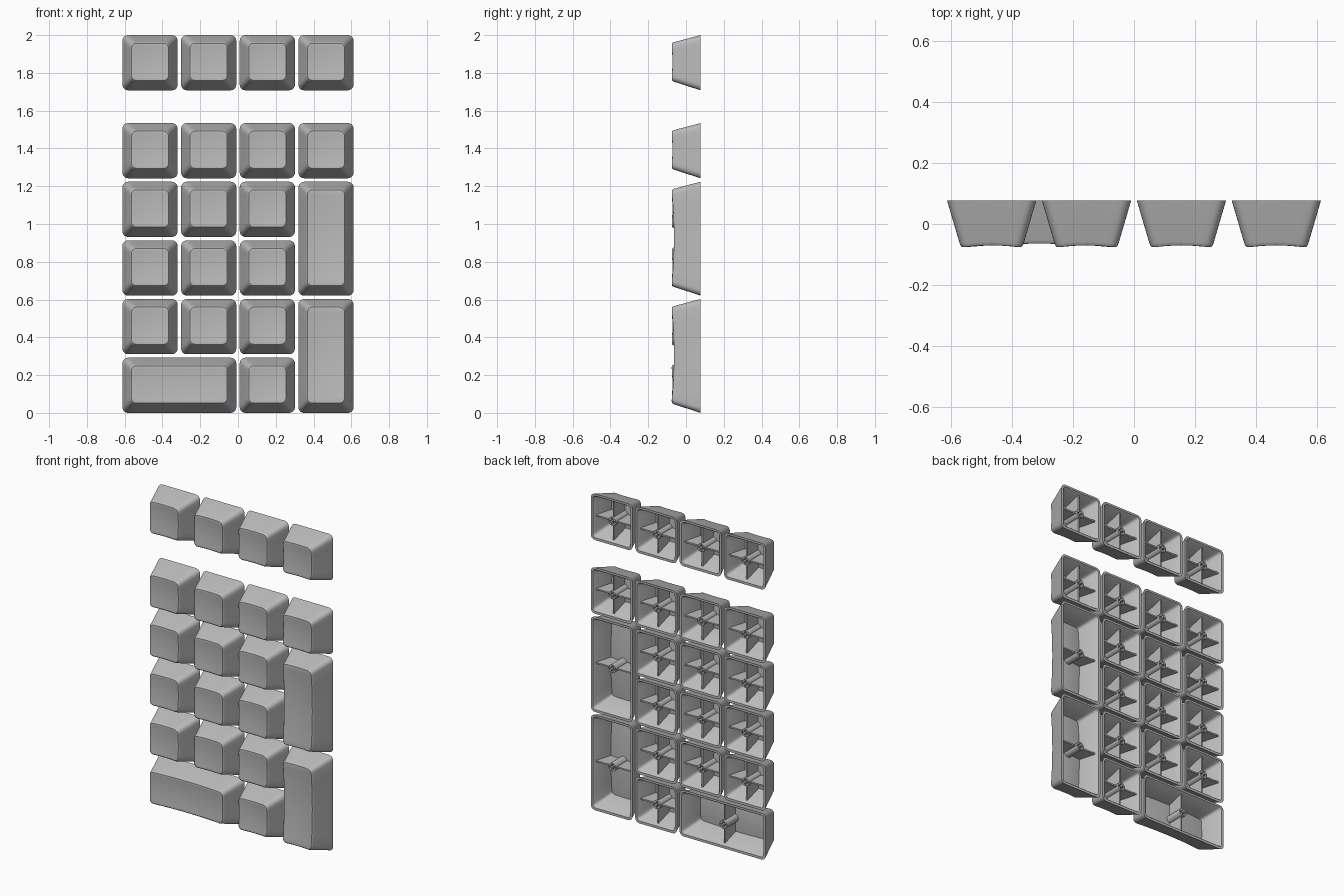
import bpy, bmesh, math
from mathutils import Matrix, Vector

if "Cube" in bpy.data.objects:
    bpy.data.objects.remove(bpy.data.objects["Cube"])

U, W = 0.3105, 0.2923          # key pitch, single key size
BACK, FRONT = 0.0775, -0.0775  # depth range (front faces -y)

plastic = bpy.data.materials.new("grey plastic")
plastic.diffuse_color = (0.5, 0.5, 0.5, 1)
plastic.use_nodes = True
plastic.node_tree.nodes["Principled BSDF"].inputs["Base Color"].default_value = plastic.diffuse_color


def rounded_ring(hx, hz, r, arc=5, side=7):
    """Points of a rounded rectangle, with extra points along the sides."""
    pts = []
    for i, (sx, sz) in enumerate([(1, 1), (-1, 1), (-1, -1), (1, -1)]):
        for k in range(arc + 1):
            a = math.pi / 2 * (i + k / arc)
            pts.append((sx * (hx - r) + r * math.cos(a), sz * (hz - r) + r * math.sin(a)))
    out, n = [], len(pts)
    for i, p in enumerate(pts):
        out.append(p)
        if i % (arc + 1) == arc:
            q = pts[(i + 1) % n]
            for k in range(1, side + 1):
                t = k / (side + 1)
                out.append((p[0] + (q[0] - p[0]) * t, p[1] + (q[1] - p[1]) * t))
    return out


def finish(bm, name):
    bmesh.ops.recalc_face_normals(bm, faces=bm.faces)
    me = bpy.data.meshes.new(name)
    for f in bm.faces:
        f.smooth = True
    bm.to_mesh(me)
    bm.free()
    me.set_sharp_from_angle(angle=math.radians(32))
    me.materials.append(plastic)
    return me


def place(name, me, x, z):
    ob = bpy.data.objects.new(name, me)
    ob.location = (x, 0, z)
    bpy.context.collection.objects.link(ob)
    return ob


def shell_mesh(name, w, h):
    """Hollow tapered cap with a dished front face."""
    hx, hz = w / 2, h / 2
    dx = 0.013 if w > h else 0.007
    dz = 0.013 if h > w else 0.005

    def dish(x, z):
        u, v = x / (hx - 0.05), z / (hz - 0.05)
        return dx * max(0, 1 - u * u) + dz * max(0, 1 - v * v)

    # inset, depth, amount of dish, corner radius, scale of ring
    inner = (0.054, -0.060, 1, 0.018)
    outer = (0.053, -0.0775, 1, 0.022)
    rings = [inner + (s,) for s in (0.2, 0.45, 0.7, 0.9, 1)]
    rings += [(0.018, BACK - 0.004, 0, 0.018, 1), (0.014, BACK, 0, 0.02, 1),
              (0.0, BACK, 0, 0.03, 1), (0.041, -0.064, 0.9, 0.028, 1),
              (0.044, -0.072, 1, 0.027, 1), (0.048, -0.0765, 1, 0.025, 1)]
    rings += [outer + (s,) for s in (1, 0.9, 0.7, 0.45, 0.2)]
    bm = bmesh.new()
    loops = []
    for inset, y, amount, r, s in rings:
        pts = rounded_ring((hx - inset) * s, (hz - inset) * s, r * s)
        loops.append([bm.verts.new((x, y + amount * dish(x, z), z + 0.1 * inset))
                      for x, z in pts])
    for a, b in zip(loops, loops[1:]):
        for i in range(len(a)):
            j = (i + 1) % len(a)
            bm.faces.new((a[i], a[j], b[j], b[i]))
    for loop, end in ((loops[0], inner), (loops[-1], outer)):
        c = bm.verts.new((0, end[1] + dish(0, 0), 0.1 * end[0]))
        for i in range(len(loop)):
            bm.faces.new((loop[i], loop[(i + 1) % len(loop)], c))
    return finish(bm, name)


def box(bm, sx, sy, sz, y=0):
    bmesh.ops.create_cube(bm, size=1, matrix=Matrix.Translation((0, y, 0)) @
                          Matrix.Diagonal((sx, sy, sz, 1)))


def stem_mesh():
    """Round post with a cross-shaped socket."""
    bm = bmesh.new()
    bmesh.ops.create_cone(bm, cap_ends=True, segments=24, radius1=0.026, radius2=0.026,
                          depth=0.128, matrix=Matrix.Translation((0, 0.008, 0)) @
                          Matrix.Rotation(math.pi / 2, 4, 'X'))
    post = place("post_blank", finish(bm, "post_blank"), 0, 0)
    cutters = []
    for sx, sz in ((0.037, 0.011), (0.011, 0.037)):
        bm = bmesh.new()
        box(bm, sx, 0.08, sz, 0.06)
        cut = place("socket_cutter", finish(bm, "socket_cutter"), 0, 0)
        cut.hide_render = True
        mod = post.modifiers.new("socket", 'BOOLEAN')
        mod.operation, mod.object, mod.solver = 'DIFFERENCE', cut, 'EXACT'
        cutters.append(cut)
    dg = bpy.context.evaluated_depsgraph_get()
    me = bpy.data.meshes.new_from_object(post.evaluated_get(dg))
    me.name = "stem"
    me.set_sharp_from_angle(angle=math.radians(32))
    for ob in cutters + [post]:
        bpy.data.objects.remove(ob)
    return me


def rib_mesh(name, w, h):
    """Tapered webs from the stem to the walls; long caps have only the short pair."""
    bm = bmesh.new()
    t = 0.009
    y_back, y_front = 0.058, -0.052
    axes = [Vector((1, 0, 0))] if h >= w else []
    if w >= h:
        axes.append(Vector((0, 0, 1)))
    for ax in axes:
        across = Vector((ax.z, 0, ax.x)) * t / 2
        half = W / 2
        for s in (1, -1):
            quad = [(0.02, y_back), (half - 0.013, y_back),
                    (half - 0.046, y_front), (0.02, y_front)]
            a, b = [[bm.verts.new(ax * s * d + Vector((0, y, 0)) + across * k)
                     for d, y in quad] for k in (1, -1)]
            bm.faces.new(a)
            bm.faces.new(b[::-1])
            for i in range(4):
                j = (i + 1) % 4
                bm.faces.new((a[i], b[i], b[j], a[j]))
    return finish(bm, name)


sizes = {"single": (W, W), "tall": (W, W + U), "wide": (W + U, W)}
shells = {k: shell_mesh(k + "_cap", *s) for k, s in sizes.items()}
ribs = {k: rib_mesh(k + "_ribs", *s) for k, s in sizes.items()}
stem = stem_mesh()

# Keypad layout: (kind, column, row), rows counted up from the bottom
keys = [("single", c, 5.5) for c in range(4)] + [("single", c, 4) for c in range(4)]
keys += [("single", c, r) for r in (1, 2, 3) for c in range(3)]
keys += [("single", 2, 0), ("tall", 3, 2.5), ("tall", 3, 0.5), ("wide", 0.5, 0)]

for kind, c, r in keys:
    x, z = (c - 1.5) * U, W / 2 + r * U
    place(kind + "_keycap", shells[kind], x, z)
    place(kind + "_keycap_ribs", ribs[kind], x, z)
    place("keycap_stem", stem, x, z)
